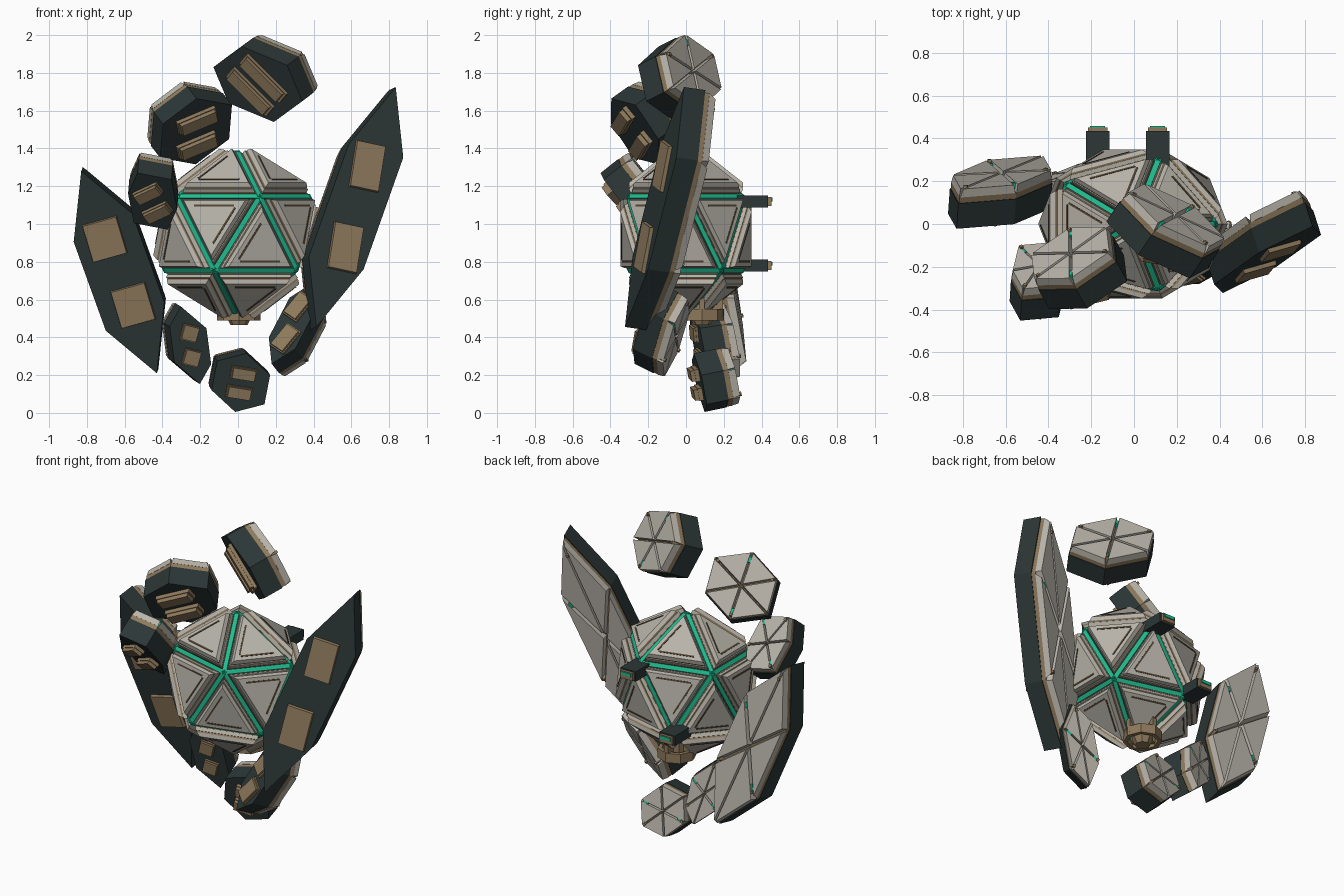
import bpy, bmesh, math
from mathutils import Vector

if "Cube" in bpy.data.objects:
    bpy.data.objects.remove(bpy.data.objects["Cube"])

COLORS = {
    "dark_slate": (0.025, 0.037, 0.037), "light_grey": (0.48, 0.455, 0.40),
    "tan": (0.275, 0.195, 0.108), "brown": (0.085, 0.058, 0.033),
    "green": (0.015, 0.50, 0.28),
}
MATS = []
for key, c in COLORS.items():
    m = bpy.data.materials.new(key)
    m.diffuse_color = (*c, 1)
    m.use_nodes = True
    m.node_tree.nodes["Principled BSDF"].inputs["Base Color"].default_value = m.diffuse_color
    MATS.append(m)
DARK, GREY, TAN, BROWN, GREEN = range(5)
CORE_DEPTH = 0.825   # the core is slightly flattened front to back


def solid(bm, low, high, mat):
    """Closed prism between two matching outlines."""
    a = [bm.verts.new(p) for p in low]
    b = [bm.verts.new(p) for p in high]
    k = len(a)
    faces = [bm.faces.new(a[::-1]), bm.faces.new(b)]
    faces += [bm.faces.new((a[i], a[(i + 1) % k], b[(i + 1) % k], b[i])) for i in range(k)]
    for f in faces:
        f.material_index = mat


def box(bm, c, u, v, w, mat, taper=1.0):
    """Box on base centre c with half axes u, v and full height w."""
    sides = ((1, 1), (-1, 1), (-1, -1), (1, -1))
    solid(bm, [c + u * i + v * j for i, j in sides],
          [c + w + (u * i + v * j) * taper for i, j in sides], mat)


def finish(bm, name, depth=1.0):
    for v in bm.verts:
        v.co.y *= depth
    bmesh.ops.recalc_face_normals(bm, faces=bm.faces)
    me = bpy.data.meshes.new(name)
    bm.to_mesh(me)
    bm.free()
    for m in MATS:
        me.materials.append(m)
    ob = bpy.data.objects.new(name, me)
    bpy.context.collection.objects.link(ob)
    return ob


def scaled(pts, s, off):
    mid = sum(pts, Vector()) / len(pts)
    return [mid + (p - mid) * s + off for p in pts]


# ---------------------------------------------------------------- core
C, R = Vector((-0.005, 0, 0.95)), 0.445


def ring(start, z):
    r = R * 2 / math.sqrt(5)
    return [Vector((r * math.cos(math.radians(start + 72 * i)),
                    r * math.sin(math.radians(start + 72 * i)), z)) for i in range(5)]


top, bottom = Vector((0, 0, R)), Vector((0, 0, -R))
up, lo = ring(0, R / math.sqrt(5)), ring(36, -R / math.sqrt(5))
tris = []
for i in range(5):
    j = (i + 1) % 5
    tris += [(top, up[i], up[j]), (bottom, lo[j], lo[i]),
             (lo[i], up[j], up[i]), (up[j], lo[i], lo[j])]

body, armor, lines = bmesh.new(), bmesh.new(), bmesh.new()
for t in tris:
    t = [C + p for p in t]
    mid = sum(t, Vector()) / 3
    n = (mid - C).normalized()
    solid(body, scaled(t, 0.98, n * -0.06), scaled(t, 0.98, n * -0.018), TAN)
    # stacked armour layers
    solid(armor, scaled(t, 0.87, n * -0.018), scaled(t, 0.86, n * 0.006), TAN)
    solid(armor, scaled(t, 0.85, n * 0.006), scaled(t, 0.84, n * 0.028), GREY)
    solid(armor, scaled(t, 0.80, n * 0.028), scaled(t, 0.80, n * 0.038), TAN)
    solid(armor, scaled(t, 0.80, n * 0.038), scaled(t, 0.73, n * 0.060), GREY)
    # thin lines along two edges
    inner = scaled(t, 0.53, n * 0.058)
    for k in (0, 1):
        p, q = inner[k], inner[k + 1]
        d = (q - p) * 0.45
        box(lines, (p + q) / 2, d, n.cross(d).normalized() * 0.005, n * 0.005, BROWN)
finish(body, "core_body", CORE_DEPTH)
finish(armor, "core_armor_plates", CORE_DEPTH)
finish(lines, "core_panel_lines", CORE_DEPTH)

# glowing strips along every edge of the core
strips = bmesh.new()
points = [top, bottom] + up + lo
for i, p in enumerate(points):
    for q in points[:i]:
        if (p - q).length < R * 1.1:
            mid, d = (p + q) / 2, (p - q) / 2
            n = mid.normalized()
            v = n.cross(d).normalized()
            box(strips, C + mid - n * 0.04, d * 0.99, v * 0.014, n * 0.038, GREEN, 0.97)
finish(strips, "core_edge_strips", CORE_DEPTH)

# rear thruster stubs
X, Y, Z = Vector((1, 0, 0)), Vector((0, 1, 0)), Vector((0, 0, 1))
stubs = bmesh.new()
for x, z in ((0.11, 1.12), (-0.17, 0.78)):
    c = Vector((x, 0.27, z))
    box(stubs, c, X * 0.055, Z * 0.032, Y * 0.165, DARK)
    box(stubs, c + Y * 0.165, X * 0.045, Z * 0.024, Y * 0.017, TAN)
    box(stubs, c + Y * 0.17 + Z * 0.01, X * 0.035, Z * 0.01, Y * 0.018, GREEN)
finish(stubs, "rear_stubs")

# docking port under the core
port = bmesh.new()


def octagon(r, z):
    return [Vector((0.005 + r * math.cos(math.pi * k / 4), 0.085 + r * math.sin(math.pi * k / 4), z))
            for k in range(8)]


outer, inner = octagon(0.115, 0.49), octagon(0.09, 0.49)
for k in range(8):
    j = (k + 1) % 8
    quad = [outer[k], outer[j], inner[j], inner[k]]
    solid(port, quad, [p + Z * 0.06 for p in quad], TAN)
solid(port, octagon(0.045, 0.465), octagon(0.062, 0.50), TAN)
solid(port, octagon(0.062, 0.50), octagon(0.062, 0.62), TAN)
for k in range(4):
    d = Vector((math.cos(k * math.pi / 2), math.sin(k * math.pi / 2), 0))
    box(port, Vector((0.005, 0.085, 0.51)) + d * 0.08, d * 0.03, Z.cross(d) * 0.014, Z * 0.1, TAN)
finish(port, "docking_port")


# ---------------------------------------------------------------- floating shell plates
def shell_plate(name, centre, normal, corners, pad_offset, pad_dir, pad_half, pad_h):
    """Hexagonal slab: slate front with two pads, tan seam, six grey wedges behind."""
    c, n = Vector(centre), Vector(normal).normalized()

    def in_plane(xz):
        x, z = xz
        return Vector((x, -(n.x * x + n.z * z) / n.y, z))

    half = [in_plane(v) for v in corners]
    hexa = [c + v for v in half] + [c - v for v in half]
    bm = bmesh.new()
    solid(bm, hexa, scaled(hexa, 1, n * -0.12), DARK)
    solid(bm, scaled(hexa, 0.98, n * -0.12), scaled(hexa, 0.98, n * -0.147), TAN)
    for i in range(6):
        tri = [c, hexa[i], hexa[(i + 1) % 6]]
        solid(bm, scaled(tri, 0.96, n * -0.147), scaled(tri, 0.88, n * -0.185), GREY)
        d = hexa[i] - c
        u = d.normalized()
        v = n.cross(u)
        # bolts and small lights in the gaps between wedges
        if i % 2 == 0:
            box(bm, c + d * 0.85 - n * 0.15, u * 0.010, v * 0.010, n * -0.045, TAN, 0.8)
        if i in (1, 4):
            box(bm, c + d * 0.75 - n * 0.15, u * 0.017, v * 0.007, n * -0.033, GREEN)
    # raised pads on the front
    off, u = in_plane(pad_offset), in_plane(pad_dir)
    v = n.cross(u).normalized() * pad_half
    for s in (-1, 1):
        base = c + off * s - n * 0.01
        if pad_h > 0.02:
            box(bm, base, u * 1.06, v * 1.1, n * (0.01 + pad_h * 0.5), TAN)
        box(bm, base, u, v, n * (0.01 + pad_h), TAN, 0.95)
    finish(bm, name)


shell_plate("right_large_plate", (0.625, -0.167, 1.09), (0.317, -1, 0.141),
            ((0.21, 0.635), (0.25, 0.262), (0.04, -0.33)), (0.058, 0.215), (0.02, 0.125), 0.083, 0.02)
shell_plate("left_large_plate", (-0.63, 0.06, 0.745), (-0.07, -1, -0.18),
            ((-0.2, 0.535), (0.07, 0.31), (0.24, -0.16)), (-0.075, 0.175), (0.03, -0.1), 0.097, 0.02)
shell_plate("top_plate", (0.105, -0.10, 1.74), (-0.5, -0.75, -0.38),
            ((-0.235, 0.09), (-0.085, 0.2), (0.155, 0.1)), (0.035, 0.035), (0.10, -0.10), 0.034, 0.04)
shell_plate("upper_left_plate", (-0.222, -0.272, 1.49), (0.41, -0.74, -0.53),
            ((0.19, 0.14), (0.002, 0.174), (-0.175, 0.04)), (0.0, -0.065), (0.095, 0.04), 0.036, 0.05)
shell_plate("side_left_plate", (-0.452, -0.338, 1.12), (-0.05, -0.78, -0.62),
            ((-0.08, 0.15), (0.1, 0.115), (0.13, -0.04)), (0.025, -0.05), (0.06, 0.028), 0.032, 0.04)
shell_plate("lower_left_plate", (-0.252, 0.065, 0.358), (0.25, -0.95, -0.15),
            ((-0.05, 0.205), (0.085, 0.09), (0.11, -0.1)), (-0.005, 0.065), (0.04, -0.01), 0.04, 0.025)
shell_plate("bottom_plate", (0.015, 0.07, 0.16), (0.12, -0.96, -0.2),
            ((0.03, 0.155), (0.155, 0.04), (0.125, -0.115)), (0.012, 0.05), (0.062, -0.01), 0.03, 0.045)
shell_plate("lower_right_plate", (0.288, -0.208, 0.475), (-0.33, -0.84, 0.42),
            ((0.11, 0.215), (0.125, 0.075), (0.015, -0.135)), (0.034, 0.085), (0.045, 0.055), 0.045, 0.025)
